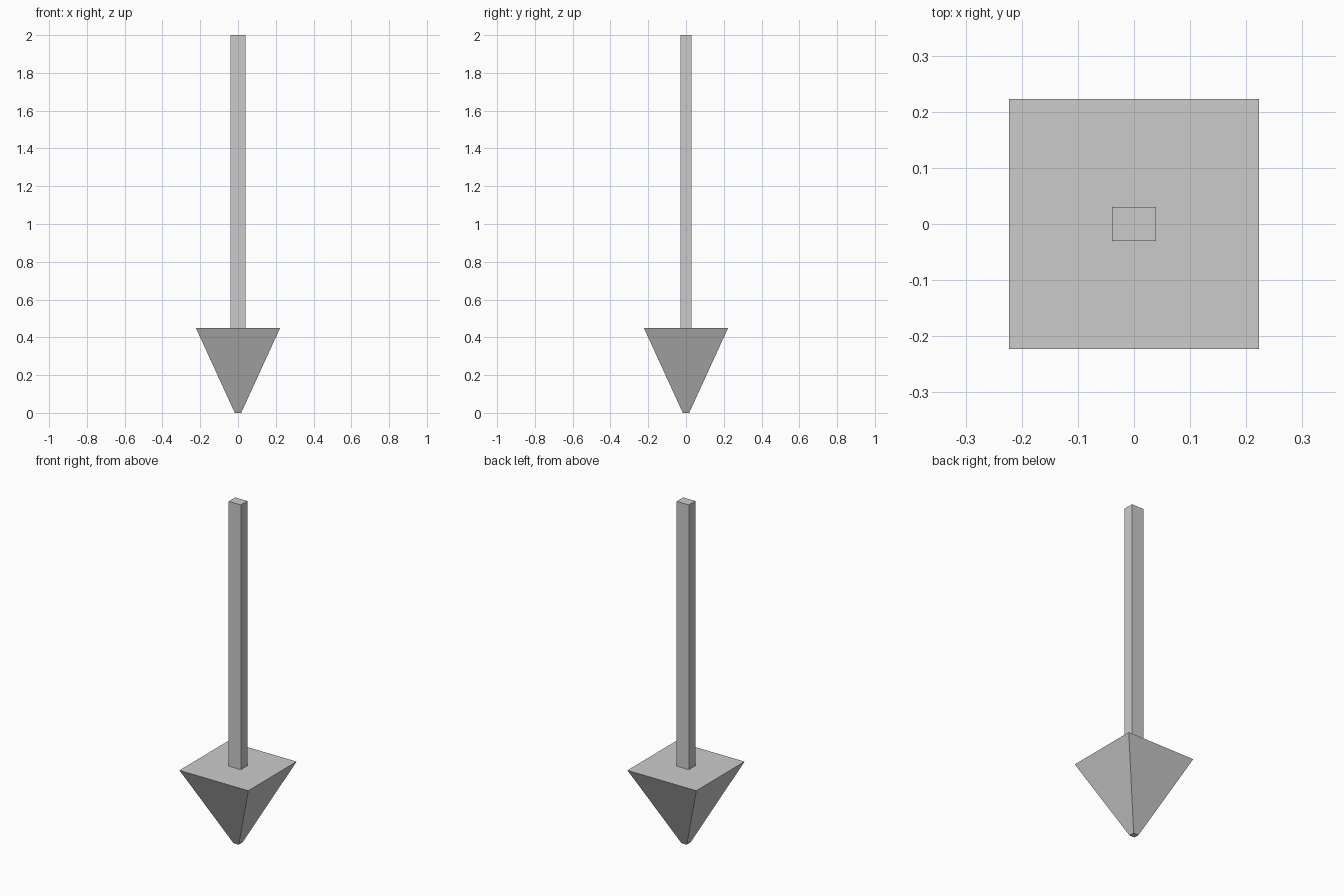
import bpy, bmesh

if "Cube" in bpy.data.objects:
    bpy.data.objects.remove(bpy.data.objects["Cube"])


def tapered_box(name, bottom, top, z0, z1):
    """Four-sided solid from half-sizes (x, y) at its two ends."""
    bm = bmesh.new()
    corners = [(-1, -1), (1, -1), (1, 1), (-1, 1)]
    rings = [[bm.verts.new((sx * h[0], sy * h[1], z)) for sx, sy in corners]
             for h, z in ((bottom, z0), (top, z1))]
    low, high = rings
    bm.faces.new(low[::-1])
    bm.faces.new(high)
    for i in range(4):
        j = (i + 1) % 4
        bm.faces.new((low[i], low[j], high[j], high[i]))
    mesh = bpy.data.meshes.new(name)
    bm.to_mesh(mesh)
    bm.free()
    obj = bpy.data.objects.new(name, mesh)
    bpy.context.collection.objects.link(obj)
    return obj


# Downward-pointing head with a small blunt tip
tapered_box("arrow_head", (0.017, 0.017), (0.223, 0.223), 0.0, 0.45)

# Slim rectangular shaft standing on the head
tapered_box("arrow_shaft", (0.039, 0.03), (0.039, 0.03), 0.45, 2.0)
